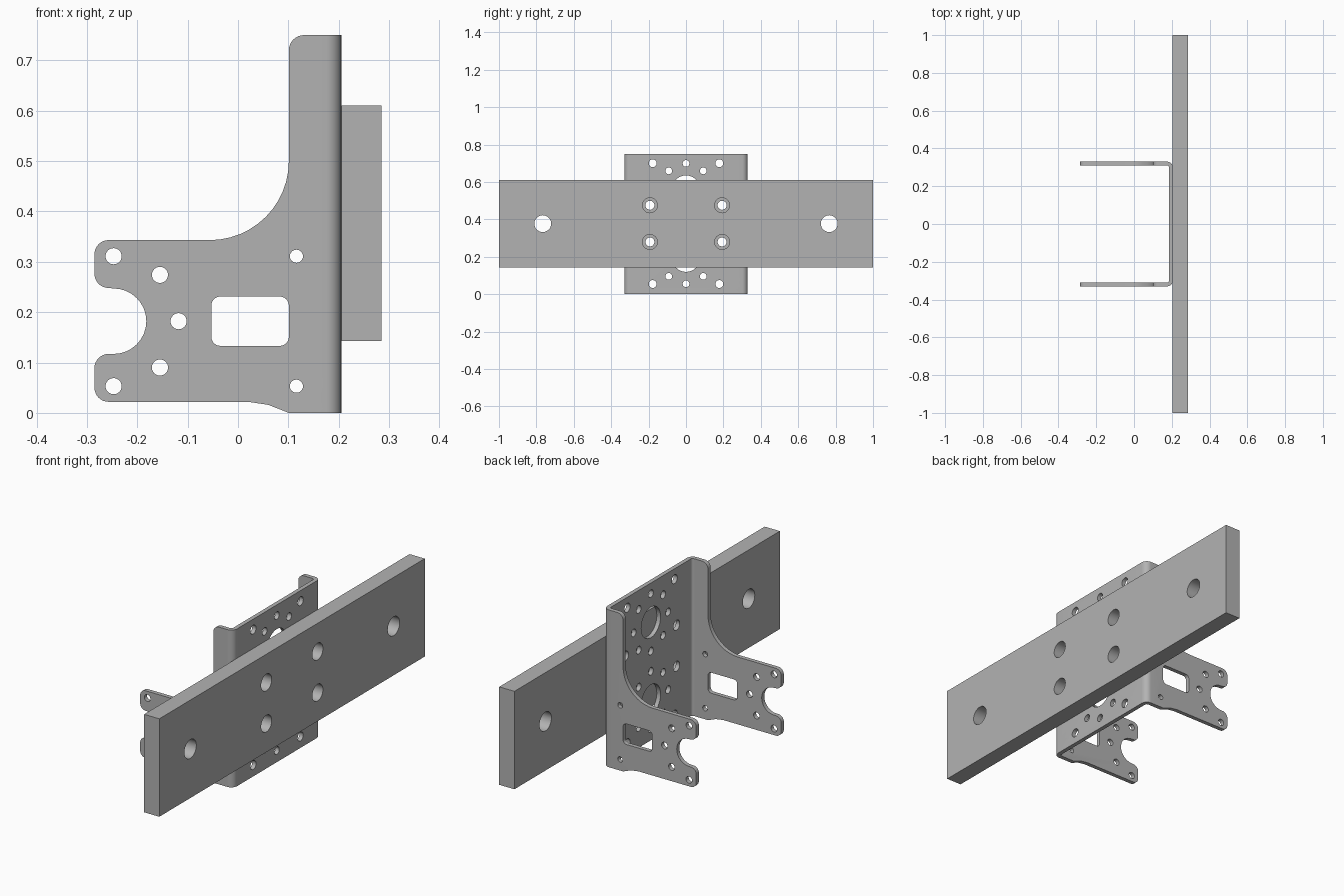
import bpy, bmesh
from math import cos, sin, radians
from mathutils import Vector

cube = bpy.data.objects.get("Cube")
if cube:
    bpy.data.objects.remove(cube, do_unlink=True)

grey = bpy.data.materials.new("plain grey metal")
grey.use_nodes = True
GREY = (0.45, 0.45, 0.45, 1)
grey.diffuse_color = GREY
grey.node_tree.nodes["Principled BSDF"].inputs["Base Color"].default_value = GREY

# Maps profile (u, v) and depth d to space for each extrusion axis
PLACE = {"x": lambda u, v, d: Vector((d, u, v)),
         "y": lambda u, v, d: Vector((u, d, v)),
         "z": lambda u, v, d: Vector((u, v, d))}


def arc(cu, cv, r, start, end, steps=8):
    angles = [radians(start + (end - start) * i / steps) for i in range(steps + 1)]
    return [(cu + r * cos(a), cv + r * sin(a)) for a in angles]


def circle(u, v, r):
    return arc(u, v, r, 0, 360, 32)[:-1]


def rounded_rect(u0, u1, v0, v1, r):
    return (arc(u1 - r, v1 - r, r, 0, 90, 6) + arc(u0 + r, v1 - r, r, 90, 180, 6)
            + arc(u0 + r, v0 + r, r, 180, 270, 6) + arc(u1 - r, v0 + r, r, 270, 360, 6))


def prism(name, loops, axis, a, b):
    """Extrude closed profiles along an axis into one object."""
    bm = bmesh.new()
    for loop in loops:
        low = [bm.verts.new(PLACE[axis](u, v, a)) for u, v in loop]
        high = [bm.verts.new(PLACE[axis](u, v, b)) for u, v in loop]
        bm.faces.new(low)
        bm.faces.new(high)
        for i in range(len(loop)):
            j = (i + 1) % len(loop)
            bm.faces.new((low[i], low[j], high[j], high[i]))
    bmesh.ops.recalc_face_normals(bm, faces=bm.faces)
    mesh = bpy.data.meshes.new(name)
    bm.to_mesh(mesh)
    bm.free()
    mesh.materials.append(grey)
    obj = bpy.data.objects.new(name, mesh)
    bpy.context.collection.objects.link(obj)
    return obj


def select_only(obj):
    bpy.ops.object.select_all(action="DESELECT")
    obj.select_set(True)
    bpy.context.view_layer.objects.active = obj


def cut(obj, cutter, operation="DIFFERENCE"):
    cutter.hide_render = True
    mod = obj.modifiers.new("cut", "BOOLEAN")
    mod.operation, mod.solver, mod.object = operation, "EXACT", cutter
    select_only(obj)
    bpy.ops.object.modifier_apply(modifier=mod.name)
    bpy.data.objects.remove(cutter, do_unlink=True)


def smooth(obj):
    select_only(obj)
    bpy.ops.object.shade_smooth_by_angle(angle=radians(30))


MID = 0.377  # height of the horizontal symmetry line of web and bar

# Bent U channel, trimmed below by the side outline
outer = arc(0.175, -0.30, 0.03, -90, 0) + arc(0.175, 0.30, 0.03, 0, 90)
inner = arc(0.175, 0.30, 0.01, 90, 0) + arc(0.175, -0.30, 0.01, 0, -90)
channel = ([(-0.4, -0.33)] + outer + [(-0.4, 0.33), (-0.4, 0.31)]
           + inner + [(-0.4, -0.31)])
bracket = prism("bracket", [channel], "z", -0.1, 0.85)

# Side outline: tall back, swept shoulder, two prongs around a round notch
outline = ([(0.3, 0), (0.3, 0.75)]
           + arc(0.131, 0.72, 0.03, 90, 180)
           + arc(-0.056, 0.5, 0.157, 0, -90, 12)
           + arc(-0.257, 0.315, 0.028, 90, 180)
           + arc(-0.257, 0.276, 0.028, 180, 270)
           + arc(-0.247, 0.182, 0.065, 90, -90, 16)
           + arc(-0.257, 0.089, 0.028, 90, 180)
           + arc(-0.257, 0.05, 0.028, 180, 270)
           + [(0.02, 0.022), (0.06, 0.016), (0.101, 0)])
cut(bracket, prism("outline_cutter", [outline], "y", -0.5, 0.5), "INTERSECT")

# Flange holes and window
flange_loops = [rounded_rect(-0.053, 0.101, 0.133, 0.231, 0.018),
                circle(-0.118, 0.182, 0.016)]
for side in (-1, 1):
    flange_loops += [circle(-0.247, 0.182 + side * 0.129, 0.016),
                     circle(-0.155, 0.182 + side * 0.092, 0.016),
                     circle(0.116, 0.182 + side * 0.129, 0.013)]
cut(bracket, prism("flange_cutter", flange_loops, "y", -0.5, 0.5))

# Web holes: two large bores, each with a ring of small holes, plus fixings
web_loops = []
for side in (-1, 1):
    bore = MID + side * 0.185
    web_loops.append(circle(0, bore, 0.073))
    for k in range(8):
        a = radians(45 * k)
        web_loops.append(circle(0.137 * cos(a) * 0.95, bore + 0.137 * sin(a), 0.018))
    for y in (-1, 1):
        web_loops.append(circle(y * 0.178, MID + side * 0.323, 0.021))
        web_loops.append(circle(y * 0.193, MID + side * 0.098, 0.024))
cut(bracket, prism("web_cutter", web_loops, "x", 0.15, 0.25))
smooth(bracket)

# Long mounting bar with four inner and two outer holes
bar = prism("mounting_bar", [[(-1, 0.143), (1, 0.143), (1, 0.61), (-1, 0.61)]],
            "x", 0.205, 0.285)
bar_loops = []
for y in (-1, 1):
    bar_loops.append(circle(y * 0.766, MID, 0.045))
    bar_loops += [circle(y * 0.193, MID + s * 0.098, 0.04) for s in (-1, 1)]
cut(bar, prism("bar_cutter", bar_loops, "x", 0.1, 0.4))
smooth(bar)
